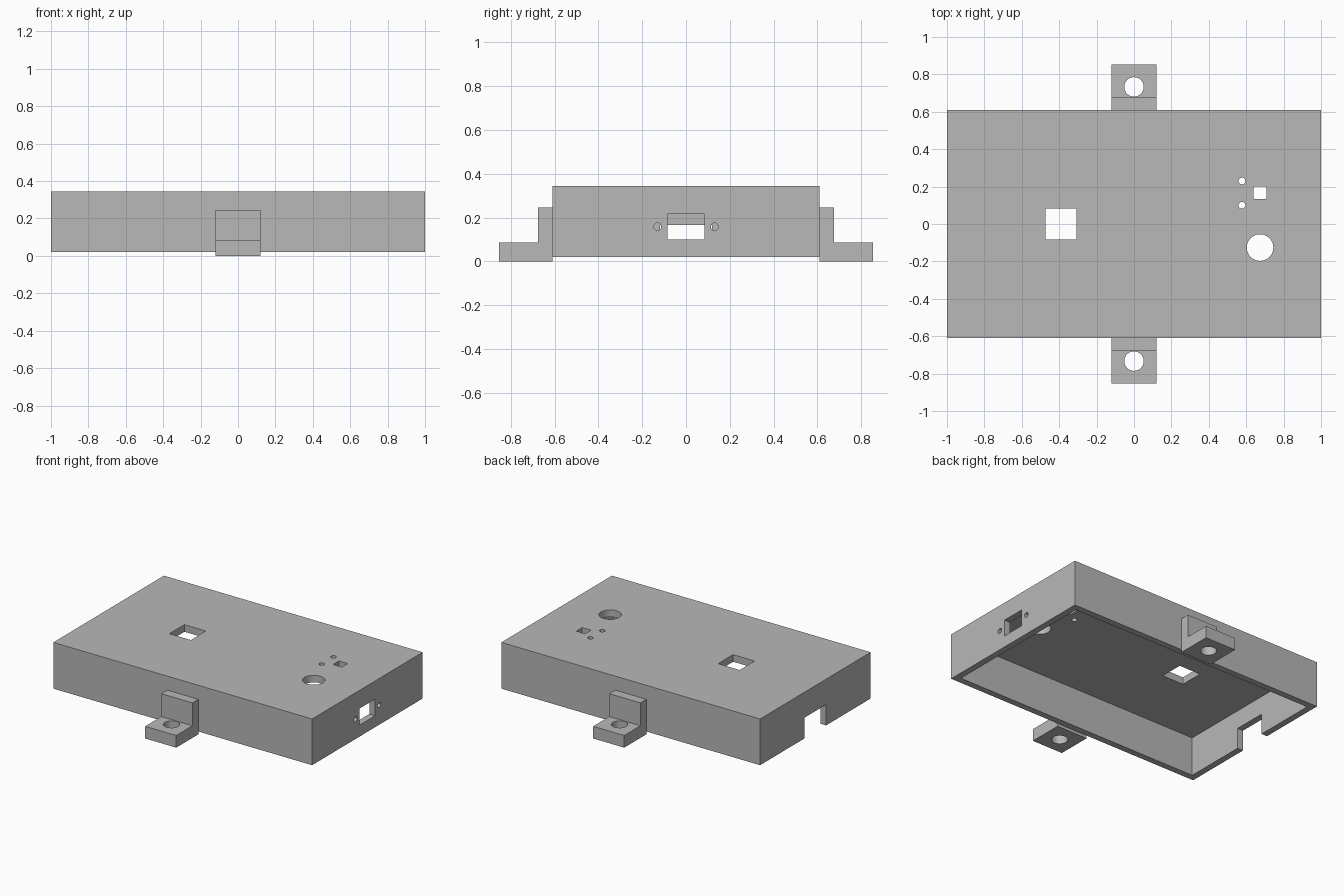
import bpy
import bmesh
from mathutils import Matrix, Vector

if "Cube" in bpy.data.objects:
    bpy.data.objects.remove(bpy.data.objects["Cube"], do_unlink=True)

grey = bpy.data.materials.new("plain_grey")
grey.use_nodes = True
grey.diffuse_color = (0.48, 0.48, 0.48, 1)
grey.node_tree.nodes["Principled BSDF"].inputs["Base Color"].default_value = grey.diffuse_color

WALL, ROOF = 0.045, 0.05
HALF_Y, BOTTOM, TOP = 0.61, 0.02, 0.343


def finish(name, bm):
    bmesh.ops.recalc_face_normals(bm, faces=bm.faces)
    mesh = bpy.data.meshes.new(name)
    bm.to_mesh(mesh)
    bm.free()
    mesh.materials.append(grey)
    obj = bpy.data.objects.new(name, mesh)
    bpy.context.collection.objects.link(obj)
    return obj


def block(name, low, high):
    """Box between two opposite corners."""
    low, high = Vector(low), Vector(high)
    bm = bmesh.new()
    bmesh.ops.create_cube(bm, size=1, matrix=Matrix.Translation((low + high) / 2)
                          @ Matrix.Diagonal((high - low).to_4d()))
    return finish(name, bm)


def rod(name, centre, radius, length, axis="Z"):
    """Round cutter along z or x."""
    turn = Matrix.Rotation(1.5707963, 4, "Y") if axis == "X" else Matrix()
    bm = bmesh.new()
    bmesh.ops.create_cone(bm, cap_ends=True, segments=40, radius1=radius, radius2=radius,
                          depth=length, matrix=Matrix.Translation(centre) @ turn)
    return finish(name, bm)


def cut(target, cutters):
    """Subtract every cutter from the target, then discard the cutters."""
    bpy.context.view_layer.objects.active = target
    for cutter in cutters:
        cutter.hide_render = True
        mod = target.modifiers.new("cut", "BOOLEAN")
        mod.operation, mod.solver, mod.object = "DIFFERENCE", "EXACT", cutter
        bpy.ops.object.modifier_apply(modifier=mod.name)
        bpy.data.objects.remove(cutter, do_unlink=True)


def smooth(obj):
    bpy.ops.object.select_all(action="DESELECT")
    obj.select_set(True)
    bpy.context.view_layer.objects.active = obj
    bpy.ops.object.shade_smooth_by_angle(angle=0.5)


# Open-bottomed case
case = block("case", (-1, -HALF_Y, BOTTOM), (1, HALF_Y, TOP))
inner_x, inner_y = 1 - WALL, HALF_Y - WALL
cutters = [block("hollow", (-inner_x, -inner_y, -0.1), (inner_x, inner_y, TOP - ROOF))]

# Roof openings
cutters += [
    block("large_window", (-0.473, -0.082, 0.2), (-0.307, 0.084, 0.5)),
    block("small_window", (0.64, 0.134, 0.2), (0.708, 0.2, 0.5)),
    rod("knob_hole", (0.674, -0.126, TOP), 0.071, 0.2),
]
cutters += [rod("pin_hole", (0.577, y, TOP), 0.018, 0.2) for y in (0.1, 0.23)]

# Socket opening with screw holes, and cable notch on the opposite wall
cutters.append(block("socket", (0.9, -0.085, 0.1), (1.1, 0.085, 0.216)))
cutters += [rod("screw_hole", (1, y, 0.158), 0.017, 0.2, "X") for y in (-0.13, 0.13)]
cutters.append(block("notch", (-1.1, -0.118, -0.1), (-0.9, 0.118, 0.165)))
cut(case, cutters)
smooth(case)

# L-shaped mounting brackets, front and back
for side, name in ((-1, "front_bracket"), (1, "back_bracket")):
    profile = [(HALF_Y, 0), (0.853, 0), (0.853, 0.085), (0.675, 0.085),
               (0.675, 0.245), (HALF_Y, 0.245)]
    bm = bmesh.new()
    face = bm.faces.new([bm.verts.new((-0.12, side * y, z)) for y, z in profile])
    sweep = bmesh.ops.extrude_face_region(bm, geom=[face])["geom"]
    bmesh.ops.translate(bm, vec=(0.24, 0, 0),
                        verts=[v for v in sweep if isinstance(v, bmesh.types.BMVert)])
    bracket = finish(name, bm)
    cut(bracket, [rod("bolt_hole", (0, side * 0.733, 0), 0.052, 0.3)])
    smooth(bracket)
